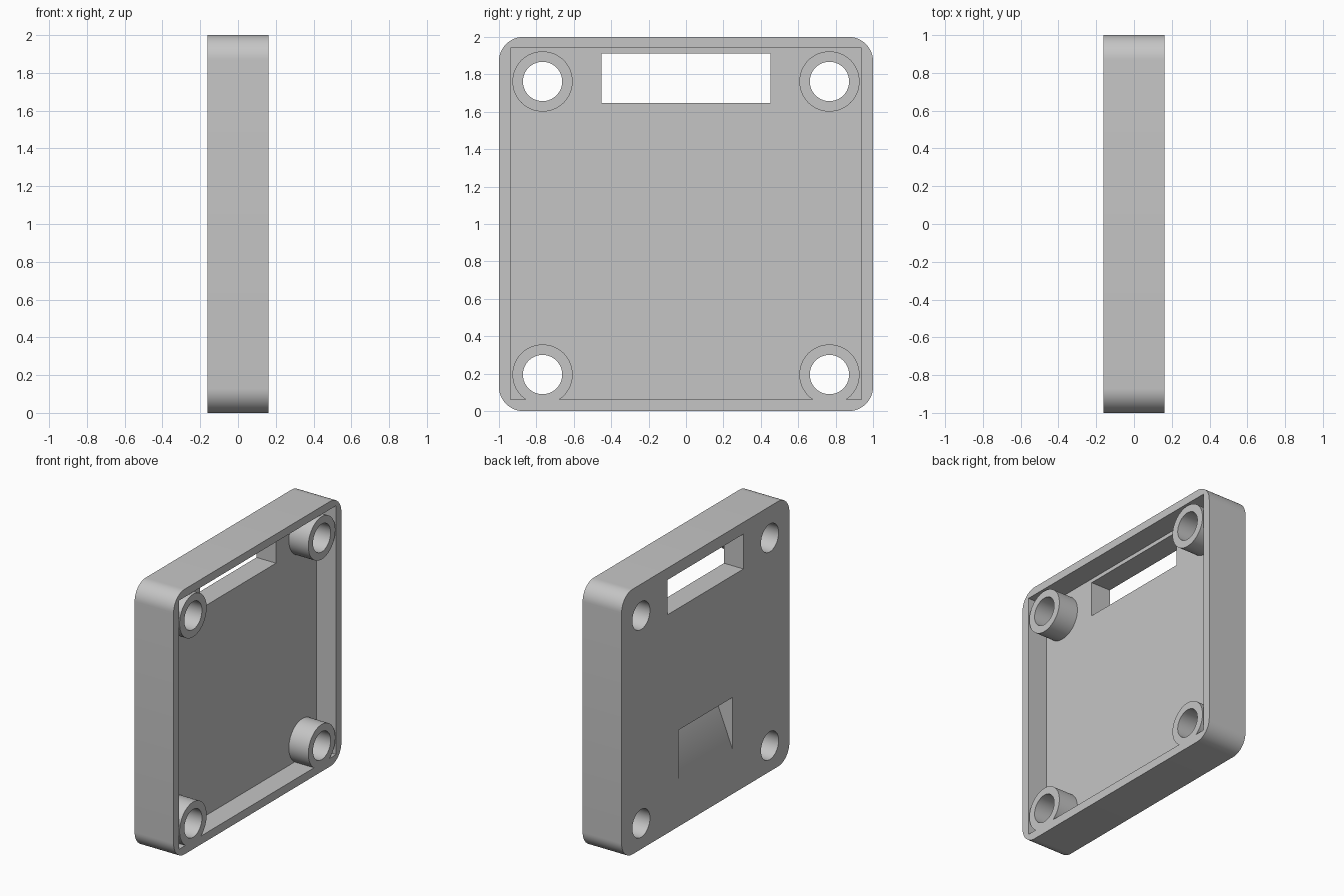
import bpy, bmesh, math
from mathutils import Matrix

cube = bpy.data.objects.get("Cube")
if cube:
    bpy.data.objects.remove(cube, do_unlink=True)

grey = bpy.data.materials.new("light grey plastic")
grey.use_nodes = True
colour = (0.56, 0.56, 0.56, 1)
grey.diffuse_color = colour
grey.node_tree.nodes["Principled BSDF"].inputs["Base Color"].default_value = colour

HALF = 0.1625      # half the thickness of the case
FLOOR = 0.0        # x of the inner floor


def add_object(name, bm):
    bmesh.ops.recalc_face_normals(bm, faces=bm.faces)
    mesh = bpy.data.meshes.new(name)
    bm.to_mesh(mesh)
    bm.free()
    mesh.materials.append(grey)
    obj = bpy.data.objects.new(name, mesh)
    bpy.context.collection.objects.link(obj)
    return obj


def prism(name, profile, direction):
    """Extrude a closed outline along a direction."""
    bm = bmesh.new()
    face = bm.faces.new([bm.verts.new(p) for p in profile])
    geom = bmesh.ops.extrude_face_region(bm, geom=[face])["geom"]
    moved = [g for g in geom if isinstance(g, bmesh.types.BMVert)]
    bmesh.ops.translate(bm, verts=moved, vec=direction)
    return add_object(name, bm)


def box(name, x, y, z):
    corners = [(x[0], y[i], z[j]) for i, j in ((0, 0), (1, 0), (1, 1), (0, 1))]
    return prism(name, corners, (x[1] - x[0], 0, 0))


def rod(name, y, z, radius):
    """Cylinder along x, longer than the case is thick."""
    bm = bmesh.new()
    bmesh.ops.create_cone(bm, cap_ends=True, segments=64, radius1=radius,
                          radius2=radius, depth=1,
                          matrix=Matrix.Translation((0, y, z))
                          @ Matrix.Rotation(math.pi / 2, 4, "Y"))
    return add_object(name, bm)


def cut(target, cutter):
    cutter.hide_render = True
    mod = target.modifiers.new("cut", "BOOLEAN")
    mod.operation = "DIFFERENCE"
    mod.solver = "EXACT"
    mod.object = cutter
    bpy.context.view_layer.objects.active = target
    bpy.ops.object.modifier_apply(modifier=mod.name)
    bpy.data.objects.remove(cutter, do_unlink=True)


# Rounded square body
radius, steps = 0.13, 12
outline = []
for corner, (sy, sz) in enumerate(((1, 1), (-1, 1), (-1, -1), (1, -1))):
    for i in range(steps + 1):
        a = (corner + i / steps) * math.pi / 2
        outline.append((-HALF, sy * (1 - radius) + radius * math.cos(a),
                        1 + sz * (1 - radius) + radius * math.sin(a)))
case = prism("case_shell", outline, (2 * HALF, 0, 0))

# Square cavity that leaves four corner posts standing
posts = [(y, z) for y in (-0.767, 0.767) for z in (0.195, 1.762)]
cavity = box("cavity_cutter", (FLOOR, 0.3), (-0.938, 0.938), (0.063, 1.94))
for y, z in posts:
    cut(cavity, rod("post_cutter", y, z, 0.161))
cut(case, cavity)

# Screw holes through the posts
for y, z in posts:
    cut(case, rod("hole_cutter", y, z, 0.105))

# Slot through the floor near the top
cut(case, box("slot_cutter", (-0.3, 0.05), (-0.453, 0.453), (1.648, 1.911)))

# Sloping recess in the closed side, deepest at its top edge
low, high, depth, out = 0.343, 0.728, 0.155, 0.05
wedge = [(-HALF - out, -0.32, low), (-HALF, -0.32, low),
         (-HALF + depth, -0.32, high), (-HALF - out, -0.32, high)]
cut(case, prism("recess_cutter", wedge, (0, 0.64, 0)))

# Smooth curved walls, keep corners sharp
bpy.ops.object.select_all(action="DESELECT")
case.select_set(True)
bpy.context.view_layer.objects.active = case
bpy.ops.object.shade_smooth_by_angle(angle=math.radians(30))
